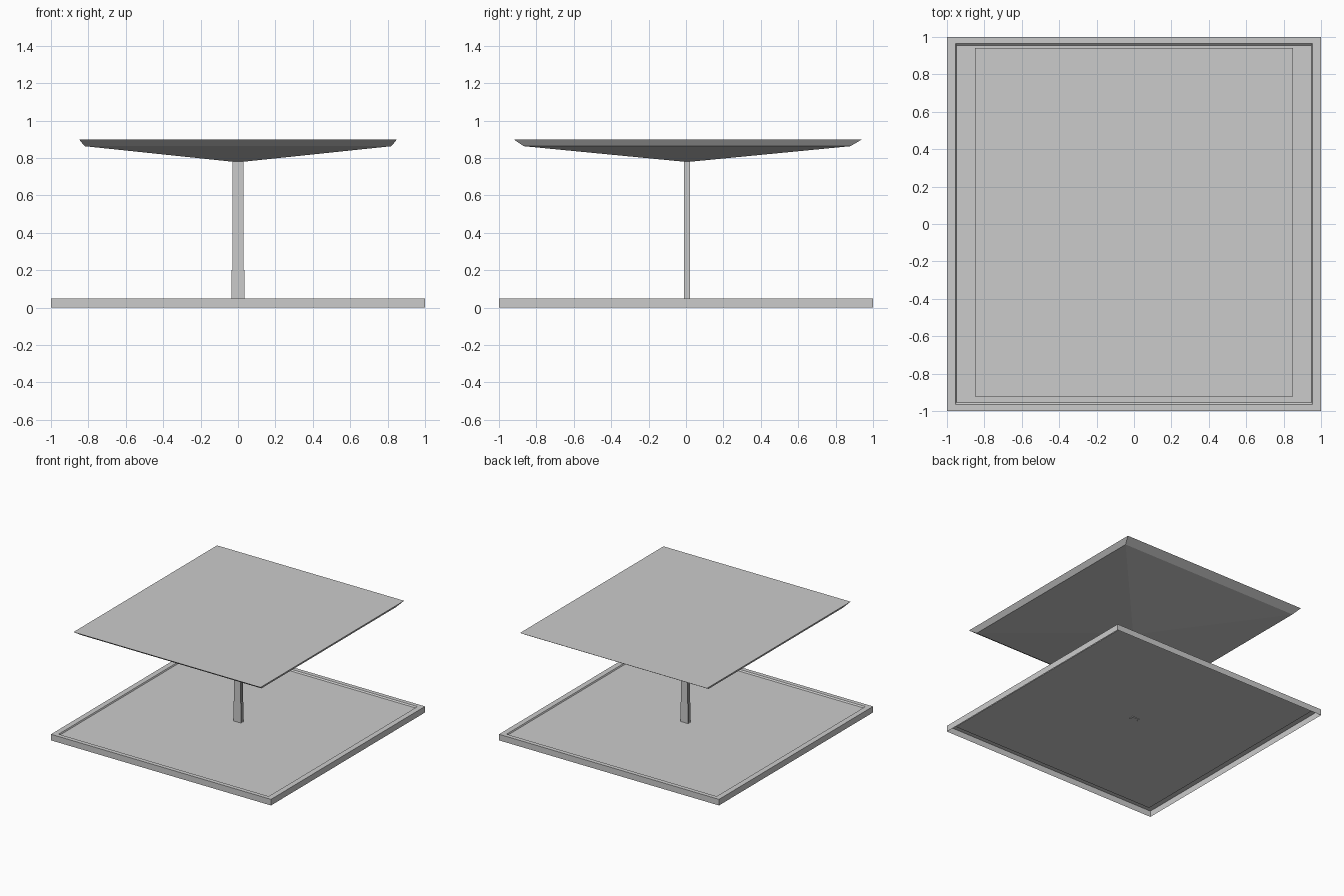
import bpy, bmesh

if "Cube" in bpy.data.objects:
    bpy.data.objects.remove(bpy.data.objects["Cube"])


def rect(x, y, z, cy=0.0):
    """Rectangular ring of four corners, half sizes x and y."""
    return [(-x, cy - y, z), (x, cy - y, z), (x, cy + y, z), (-x, cy + y, z)]


def loft(name, rings, cap_start=False, cap_end=False):
    """Skin a stack of rings with flat faces."""
    bm = bmesh.new()
    loops = [[bm.verts.new(p) for p in ring] for ring in rings]
    for a, b in zip(loops, loops[1:]):
        n = len(a)
        for i in range(n):
            j = (i + 1) % n
            bm.faces.new((a[i], a[j], b[j], b[i]))
    if cap_start:
        bm.faces.new(loops[0][::-1])
    if cap_end:
        bm.faces.new(loops[-1])
    mesh = bpy.data.meshes.new(name)
    bm.to_mesh(mesh)
    bm.free()
    obj = bpy.data.objects.new(name, mesh)
    bpy.context.collection.objects.link(obj)
    return obj


CY = 0.006  # post sits slightly behind the centre

# Base tray: open underneath, raised rim around a recessed panel
loft("base_tray", [
    rect(1.0, 1.0, 0.0),
    rect(1.0, 1.0, 0.05),
    rect(0.955, 0.965, 0.05),
    rect(0.95, 0.955, 0.04),
], cap_end=True)


def post_ring(x, y, z, g=0.008):
    """Post section with a shallow groove down each narrow side."""
    h = y * 0.45
    pts = [(-x, -y), (x, -y), (x, -h), (x - g, -h), (x - g, h), (x, h),
           (x, y), (-x, y), (-x, h), (-x + g, h), (-x + g, -h), (-x, -h)]
    return [(px, CY + py, z) for px, py in pts]


# Post: wider foot section, then a slimmer shaft
loft("post", [
    post_ring(0.035, 0.016, 0.035),
    post_ring(0.035, 0.016, 0.20),
    post_ring(0.029, 0.016, 0.20),
    post_ring(0.029, 0.016, 0.785),
], cap_start=True, cap_end=True)

# Table top: flat above, shallow inverted pyramid below, bevelled edge
loft("table_top", [
    rect(0.029, 0.016, 0.78, CY),
    rect(0.82, 0.873, 0.863, CY),
    rect(0.85, 0.932, 0.90, 0.01),
], cap_start=True, cap_end=True)
